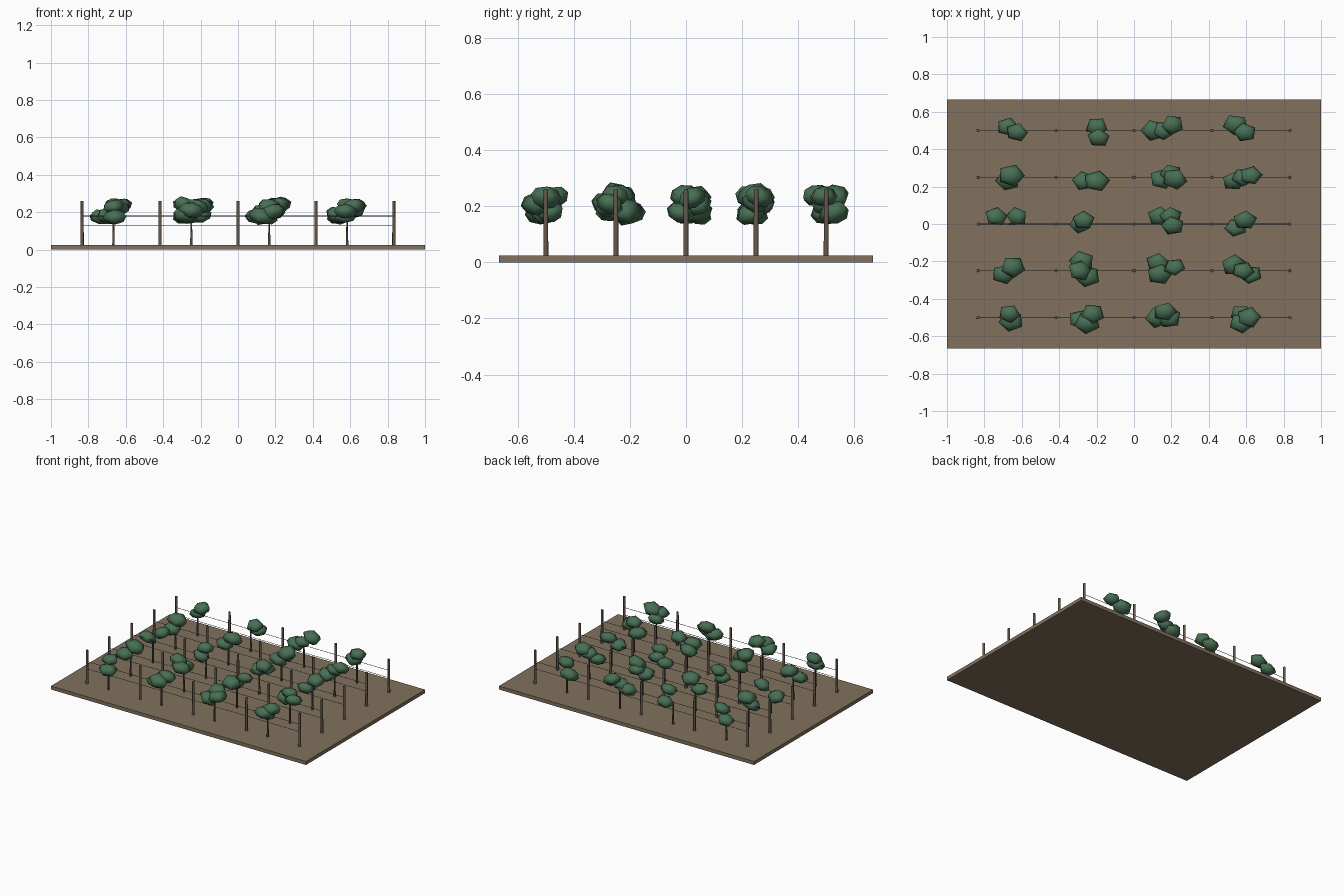
import bpy, bmesh, random
from mathutils import Matrix, Vector, Euler

random.seed(4)
if "Cube" in bpy.data.objects:
    bpy.data.objects.remove(bpy.data.objects["Cube"])


def material(name, r, g, b):
    mat = bpy.data.materials.new(name)
    mat.use_nodes = True
    mat.diffuse_color = (r, g, b, 1)
    mat.node_tree.nodes["Principled BSDF"].inputs["Base Color"].default_value = (r, g, b, 1)
    return mat


soil = material("soil brown", 0.22, 0.165, 0.11)
wood = material("post wood", 0.14, 0.10, 0.07)
bark = material("vine bark", 0.10, 0.075, 0.055)
steel = material("wire grey", 0.08, 0.08, 0.09)
leaf = material("leaf green", 0.065, 0.16, 0.09)


def finish(bm, name, mat, smooth=None):
    mesh = bpy.data.meshes.new(name)
    bm.to_mesh(mesh)
    bm.free()
    mesh.materials.append(mat)
    obj = bpy.data.objects.new(name, mesh)
    bpy.context.collection.objects.link(obj)
    if smooth:
        bpy.ops.object.select_all(action="DESELECT")
        obj.select_set(True)
        bpy.context.view_layer.objects.active = obj
        bpy.ops.object.shade_smooth_by_angle(angle=smooth)
    return obj


def rod(bm, start, end, r1, r2, sides):
    """Add a tapered rod between two points."""
    a, b = Vector(start), Vector(end)
    turn = (b - a).to_track_quat("Z", "Y").to_matrix().to_4x4()
    bmesh.ops.create_cone(bm, cap_ends=True, segments=sides, radius1=r1, radius2=r2,
                          depth=(b - a).length,
                          matrix=Matrix.Translation((a + b) / 2) @ turn)


# Layout: rows along x, posts between the vines
GROUND = 0.025
SPACING = 0.4167
ROWS = [0.5, 0.25, 0, -0.25, -0.5]
POSTS = [i * SPACING for i in range(-2, 3)]
VINES = [i * SPACING + 0.167 for i in range(-2, 2)]

# Leaf clump offsets from each vine, in hundredths, row by row
CLUMPS = [
    [[(-1, 2), (4, -1)], [(5, 2), (6, -4)], [(-6, 0), (-1, 0), (4, 3)], [(-4, 3), (1, -1)]],
    [[(-1, -2), (1, 1)], [(-2, -2), (5, -2)], [(-2, -1), (3, 2), (5, -1)], [(-5, -2), (0, 0), (4, 1)]],
    [[(-7, 4), (4, 4)], [(-4, 0), (-2, 2)], [(-3, 4), (3, 4), (4, -1)], [(-4, -2), (1, 2)]],
    [[(-3, -2), (2, 2)], [(-3, 5), (0, -3), (-4, 0)], [(-4, 4), (-3, -2), (5, 2)], [(-5, 3), (4, -2), (0, 0)]],
    [[(1, -2), (0, 2)], [(-4, -1), (0, -3), (3, 2)], [(-4, 0), (2, 0), (0, 3)], [(-1, 2), (-1, -3), (3, 0)]],
]

# Ground slab
bm = bmesh.new()
bmesh.ops.create_cube(bm, size=1, matrix=Matrix.Translation((0, 0, GROUND / 2))
                      @ Matrix.Diagonal((2, 4 / 3, GROUND, 1)))
finish(bm, "ground", soil)

# Trellis posts
bm = bmesh.new()
for y in ROWS:
    for x in POSTS:
        rod(bm, (x, y, 0.02), (x, y, 0.26), 0.009, 0.008, 8)
finish(bm, "trellis_posts", wood, 0.8)

# Two wires along every row
bm = bmesh.new()
for y in ROWS:
    for z in (0.128, 0.18):
        rod(bm, (POSTS[0], y, z), (POSTS[-1], y, z), 0.0016, 0.0016, 6)
finish(bm, "trellis_wires", steel, 1.1)

# Vine trunks
bm = bmesh.new()
for y in ROWS:
    for x in VINES:
        rod(bm, (x, y, 0.02), (x, y, 0.175), 0.007, 0.005, 6)
finish(bm, "vine_trunks", bark, 1.1)

# Leaf clumps: tilted, squashed five-sided balls
bm = bmesh.new()
for y, row in zip(ROWS, CLUMPS):
    for x, clumps in zip(VINES, row):
        for i, (dx, dy) in enumerate(clumps):
            z = 0.18 + 0.055 * i / (len(clumps) - 1) + random.uniform(-0.006, 0.006)
            tilt = Euler((random.uniform(-0.4, 0.4), random.uniform(-0.4, 0.4),
                          random.uniform(0, 6.28))).to_matrix().to_4x4()
            place = Matrix.Translation((x + dx / 100, y + dy / 100, z))
            stretch = Matrix.Diagonal((1.15, 0.95, 1, 1))
            flat = Matrix.Diagonal((1, 1, 0.66, 1))
            bmesh.ops.create_uvsphere(bm, u_segments=5, v_segments=4,
                                      radius=random.uniform(0.053, 0.064),
                                      matrix=place @ stretch @ tilt @ flat)
foliage = finish(bm, "vine_leaves", leaf)
for face in foliage.data.polygons:
    face.use_smooth = True
